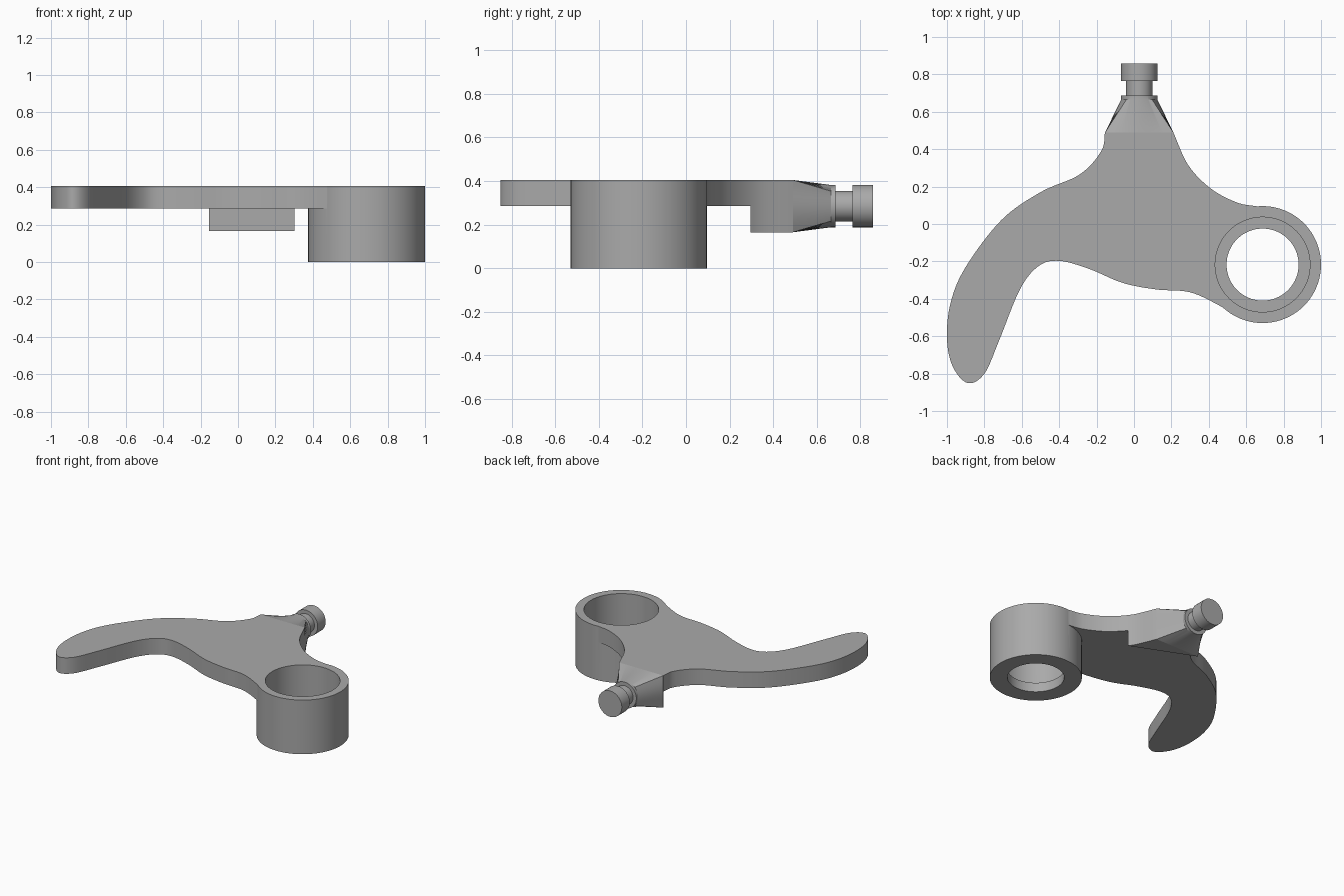
import bpy, bmesh, math
from mathutils import Vector

cube = bpy.data.objects.get("Cube")
if cube:
    bpy.data.objects.remove(cube, do_unlink=True)

metal = bpy.data.materials.new("grey metal")
metal.use_nodes = True
metal.diffuse_color = (0.4, 0.4, 0.4, 1)
metal.node_tree.nodes["Principled BSDF"].inputs["Base Color"].default_value = (0.4, 0.4, 0.4, 1)

TOP, PLATE_BOTTOM, BLOCK_BOTTOM = 0.405, 0.285, 0.165
BOSS = (0.6875, -0.217)
AXIS_X, AXIS_Z = 0.028, 0.285


def finish(name, bm):
    bmesh.ops.recalc_face_normals(bm, faces=bm.faces)
    mesh = bpy.data.meshes.new(name)
    bm.to_mesh(mesh)
    bm.free()
    mesh.materials.append(metal)
    obj = bpy.data.objects.new(name, mesh)
    bpy.context.collection.objects.link(obj)
    return obj


def select(obj):
    bpy.ops.object.select_all(action='DESELECT')
    obj.select_set(True)
    bpy.context.view_layer.objects.active = obj


def smooth(obj, angle=30):
    select(obj)
    bpy.ops.object.shade_smooth_by_angle(angle=math.radians(angle))


def spline(points, steps=8):
    """Smooth path through the points."""
    p = [Vector(q) for q in points]
    p = [2 * p[0] - p[1]] + p + [2 * p[-1] - p[-2]]
    path = []
    for a, b, c, d in zip(p, p[1:], p[2:], p[3:]):
        for i in range(steps):
            t = i / steps
            path.append(0.5 * (2 * b + (c - a) * t + (2 * a - 5 * b + 4 * c - d) * t * t
                               + (3 * b - a - 3 * c + d) * t ** 3))
    return path + [p[-2]]


def prism(name, outline, low, high):
    bm = bmesh.new()
    face = bm.faces.new([bm.verts.new((x, y, low)) for x, y in outline])
    top = bmesh.ops.extrude_face_region(bm, geom=[face])["geom"]
    bmesh.ops.translate(bm, vec=(0, 0, high - low),
                        verts=[v for v in top if isinstance(v, bmesh.types.BMVert)])
    return finish(name, bm)


def loft(name, rings):
    """Skin a list of equal rings and cap both ends."""
    bm = bmesh.new()
    loops = [[bm.verts.new(p) for p in ring] for ring in rings]
    n = len(loops[0])
    for a, b in zip(loops, loops[1:]):
        for i in range(n):
            j = (i + 1) % n
            bm.faces.new((a[i], a[j], b[j], b[i]))
    bm.faces.new(loops[0])
    bm.faces.new(loops[-1])
    return finish(name, bm)


def circle(radius, n=96):
    return [(BOSS[0] + radius * math.cos(2 * math.pi * i / n),
             BOSS[1] + radius * math.sin(2 * math.pi * i / n)) for i in range(n)]


def combine(obj, helper, operation):
    mod = obj.modifiers.new(operation, 'BOOLEAN')
    mod.operation, mod.object, mod.solver = operation, helper, 'EXACT'
    select(obj)
    bpy.ops.object.modifier_apply(modifier=mod.name)
    bpy.data.objects.remove(helper, do_unlink=True)


# Lever plate outline: curved finger, then the two flanks meeting the boss
finger = spline([(-0.155, 0.49), (-0.175, 0.39), (-0.29, 0.265), (-0.5, 0.17), (-0.71, 0.02),
                 (-0.9, -0.23), (-0.98, -0.42), (-1.0, -0.61), (-0.97, -0.76), (-0.89, -0.85),
                 (-0.8, -0.8), (-0.72, -0.62), (-0.61, -0.35), (-0.51, -0.225), (-0.4, -0.197),
                 (-0.24, -0.24), (-0.06, -0.315), (0.12, -0.35), (0.3, -0.365), (0.46, -0.438), (0.55, -0.495)])
flank = spline([(0.66, 0.094), (0.55, 0.115), (0.41, 0.19), (0.29, 0.315), (0.21, 0.49)])
lever = prism("lever_plate", finger + [Vector(BOSS)] + flank, PLATE_BOTTOM, TOP)

# Pivot boss with a stepped bore
combine(lever, prism("boss", circle(0.3125), 0, TOP), 'UNION')
combine(lever, prism("wide_bore", circle(0.2535), 0.07, TOP + 0.1), 'DIFFERENCE')
combine(lever, prism("narrow_bore", circle(0.1925), -0.1, 0.2), 'DIFFERENCE')
smooth(lever)

# Wedge block under the plate
edge = [p for p in flank if p.y >= 0.285 and p.x < 0.305]
smooth(prism("wedge_block", edge + [Vector((-0.155, 0.49))], BLOCK_BOTTOM, PLATE_BOTTOM))

# Tapered neck from square to round, with collar
N = 64
angles = [2 * math.pi * (i + 0.5) / N + math.pi / N for i in range(N)]


def round_ring(radius, y):
    return [(AXIS_X + radius * math.cos(a), y, AXIS_Z + radius * math.sin(a)) for a in angles]


def square_ring(half_x, half_z, y):
    ring = []
    for a in angles:
        c, s = math.cos(a), math.sin(a)
        k = 1 / max(abs(c), abs(s))
        ring.append((AXIS_X + half_x * c * k, y, AXIS_Z + half_z * s * k))
    return ring


smooth(loft("tapered_neck", [square_ring(0.1825, 0.12, 0.49), round_ring(0.097, 0.665),
                             round_ring(0.097, 0.686)]), 25)

# Cable pin with round head
smooth(loft("pin", [round_ring(r, y) for r, y in
                    [(0.07, 0.68), (0.07, 0.764), (0.097, 0.764), (0.097, 0.858)]]))
